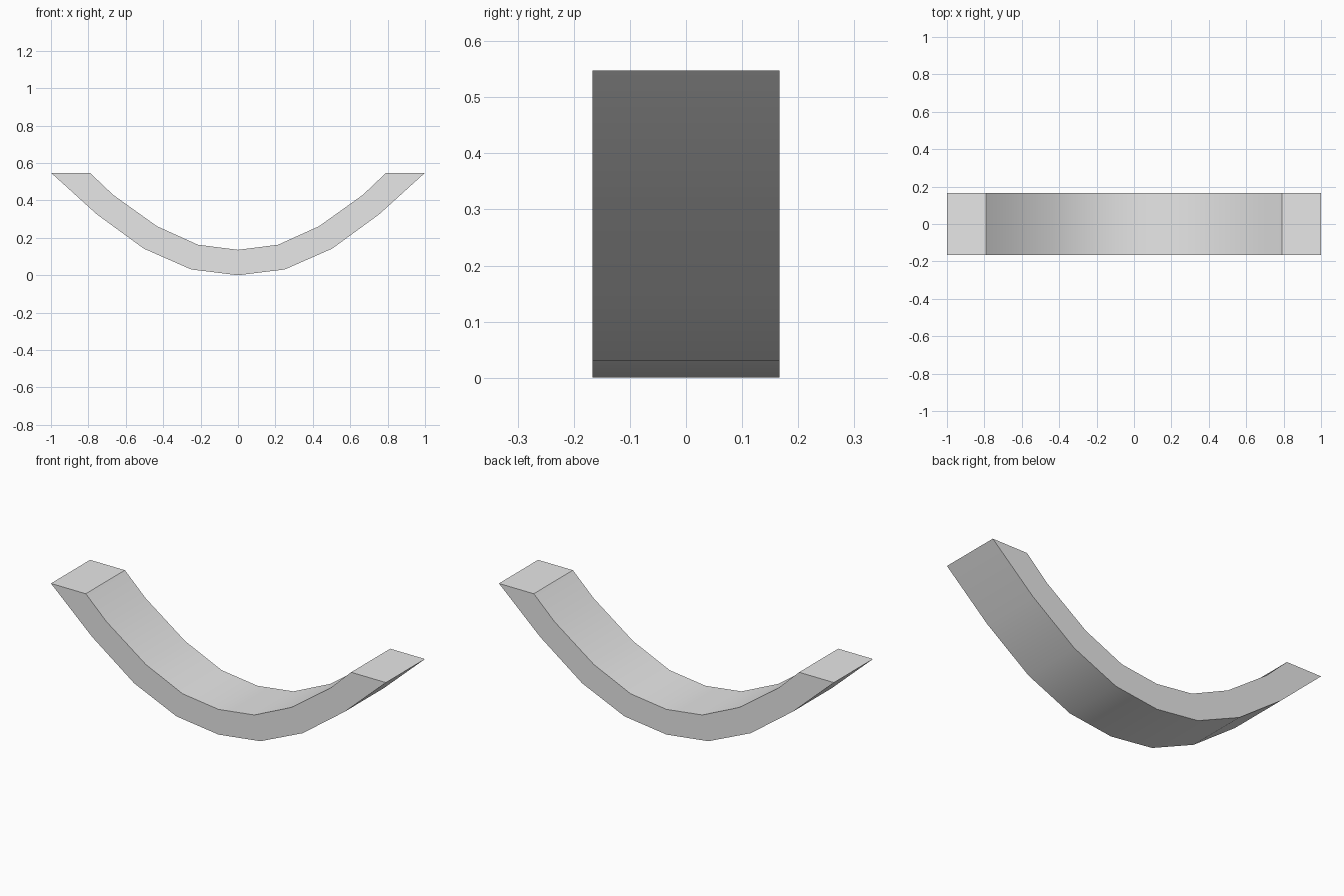
import bpy
import bmesh
import math

cube = bpy.data.objects.get("Cube")
if cube:
    bpy.data.objects.remove(cube, do_unlink=True)

DEPTH = 0.333

# Right half of the curved bar, as (x, z) from the middle outwards
under_half = [(0, 0), (0.25, 0.031), (0.503, 0.142), (0.755, 0.326), (1, 0.548)]
upper_half = [(0, 0.136), (0.214, 0.163), (0.433, 0.262), (0.668, 0.43), (0.792, 0.548)]


def mirrored(half):
    """Whole curve from left end to right end."""
    return [(-x, z) for x, z in reversed(half[1:])] + half


# Plain grey finish
grey = bpy.data.materials.new("light_grey")
grey.use_nodes = True
colour = (0.8, 0.8, 0.8, 1)
grey.diffuse_color = colour
grey.node_tree.nodes["Principled BSDF"].inputs["Base Color"].default_value = colour

# Closed arc profile, extruded from front to back
bm = bmesh.new()
outline = mirrored(under_half) + mirrored(upper_half)[::-1]
front = bm.faces.new([bm.verts.new((x, -DEPTH / 2, z)) for x, z in outline])
extruded = bmesh.ops.extrude_face_region(bm, geom=[front], use_keep_orig=True)
moved = [v for v in extruded["geom"] if isinstance(v, bmesh.types.BMVert)]
bmesh.ops.translate(bm, verts=moved, vec=(0, DEPTH, 0))
bmesh.ops.recalc_face_normals(bm, faces=bm.faces)

mesh = bpy.data.meshes.new("curved_bar")
bm.to_mesh(mesh)
bm.free()
mesh.materials.append(grey)
bar = bpy.data.objects.new("curved_bar", mesh)
bpy.context.collection.objects.link(bar)

# Smooth along the curve, crisp at the sides and ends
bpy.ops.object.select_all(action="DESELECT")
bar.select_set(True)
bpy.context.view_layer.objects.active = bar
bpy.ops.object.shade_smooth_by_angle(angle=math.radians(30))
